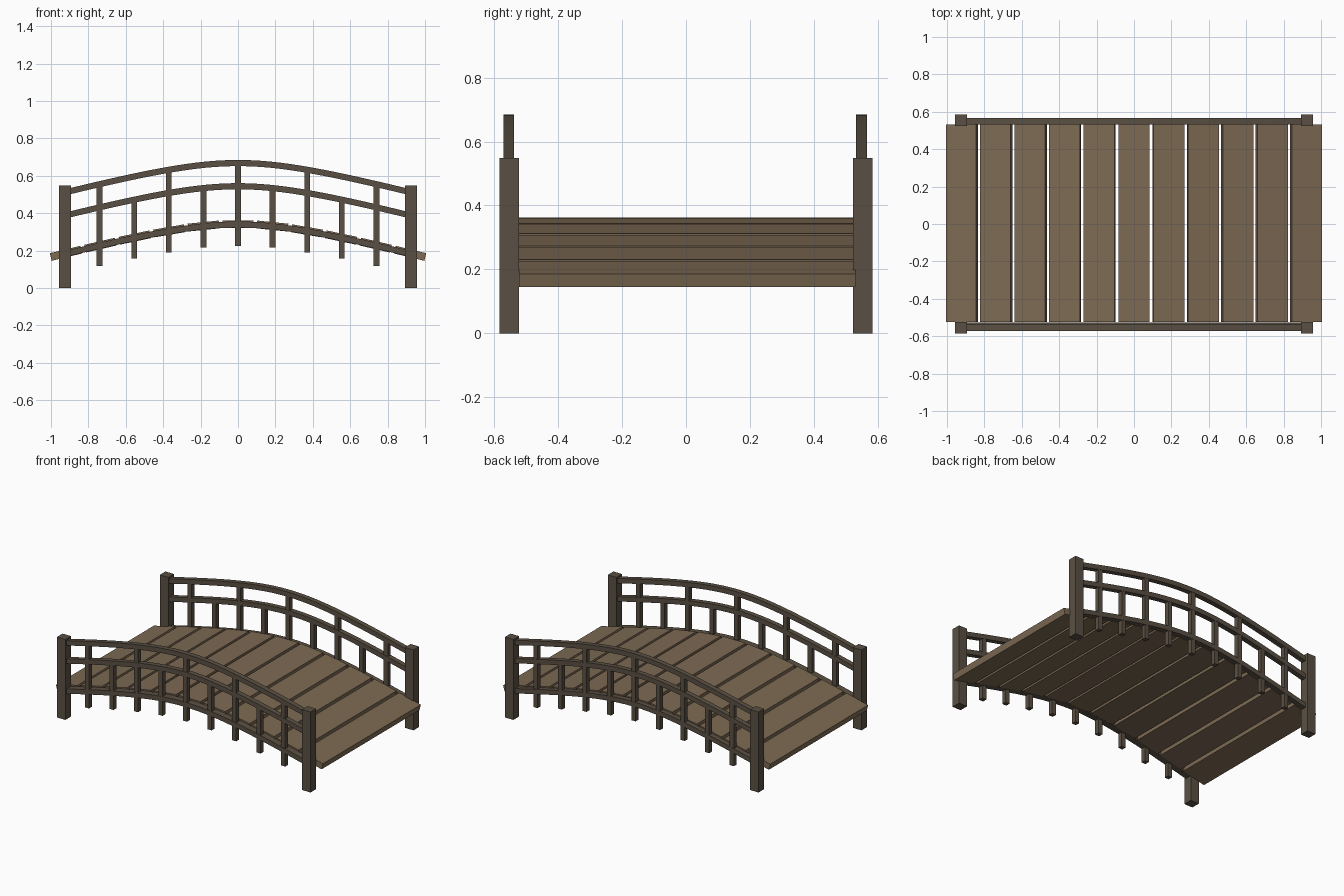
import bpy
import bmesh
import math
from mathutils import Matrix, Vector

if "Cube" in bpy.data.objects:
    bpy.data.objects.remove(bpy.data.objects["Cube"], do_unlink=True)


def material(name, rgb):
    mat = bpy.data.materials.new(name)
    mat.use_nodes = True
    mat.diffuse_color = (*rgb, 1)
    mat.node_tree.nodes["Principled BSDF"].inputs["Base Color"].default_value = (*rgb, 1)
    return mat


plank_wood = material("plank_wood", (0.205, 0.143, 0.087))
rail_wood = material("dark_rail_wood", (0.102, 0.080, 0.056))


def drop(x):
    """How far the arch has fallen at distance x from the crown."""
    return math.hypot(0.12, 0.27 * x) - 0.12


def finish(bm, name, mat):
    bmesh.ops.recalc_face_normals(bm, faces=bm.faces)
    mesh = bpy.data.meshes.new(name)
    bm.to_mesh(mesh)
    bm.free()
    mesh.materials.append(mat)
    obj = bpy.data.objects.new(name, mesh)
    bpy.context.collection.objects.link(obj)
    return obj


def box(name, centre, size, mat, pitch=0.0):
    bm = bmesh.new()
    bmesh.ops.create_cube(bm, size=1)
    bm.transform(Matrix.Translation(centre) @ Matrix.Rotation(pitch, 4, 'Y')
                 @ Matrix.Diagonal((*size, 1)))
    return finish(bm, name, mat)


def arched_rail(name, y, width, crown, height=0.033, end=0.92, steps=32):
    bm = bmesh.new()
    rings = []
    for i in range(steps + 1):
        x = end * (2 * i / steps - 1)
        z = crown - drop(x)
        rings.append([bm.verts.new((x, y + a * width / 2, z + b * height / 2))
                      for a, b in ((-1, -1), (1, -1), (1, 1), (-1, 1))])
    for p, q in zip(rings, rings[1:]):
        for k in range(4):
            n = (k + 1) % 4
            bm.faces.new((p[k], p[n], q[n], q[k]))
    bm.faces.new(rings[0])
    bm.faces.new(rings[-1])
    obj = finish(bm, name, rail_wood)
    bpy.ops.object.select_all(action='DESELECT')
    obj.select_set(True)
    bpy.context.view_layer.objects.active = obj
    bpy.ops.object.shade_smooth_by_angle(angle=math.radians(30))


# Deck planks, each tilted to follow the arch
pitch_step = 0.184
for i in range(-5, 6):
    x = i * pitch_step
    half = 0.083
    tilt = math.atan2(drop(x + half) - drop(x - half), 2 * half)
    box(f"deck_plank_{i + 6}", Vector((x, 0.004, 0.341 - drop(x))),
        (0.167, 1.054, 0.042), plank_wood, tilt)

# Railings on both sides
for side, y in (("front", -0.555), ("back", 0.549)):
    arched_rail(f"{side}_top_rail", y, 0.034, 0.668)
    arched_rail(f"{side}_middle_rail", y, 0.034, 0.544)
    inner = 0.012 if side == "front" else 0.0
    arched_rail(f"{side}_deck_beam", y + inner / 2, 0.034 + inner, 0.339)

    # Balusters alternate between the top and the middle rail
    for i in range(-4, 5):
        x = i * 0.185
        top = (0.668 if i % 2 == 0 else 0.544) - drop(x)
        bottom = 0.225 - 0.95 * drop(x)
        box(f"{side}_baluster_{i + 5}", Vector((x, y, (top + bottom) / 2)),
            (0.031, 0.031, top - bottom), rail_wood)

    # End posts
    for end, x in (("right", -0.924), ("left", 0.924)):
        post_y = math.copysign(0.554, y)
        box(f"{side}_{end}_post", Vector((x, post_y, 0.274)),
            (0.064, 0.061, 0.548), rail_wood)
